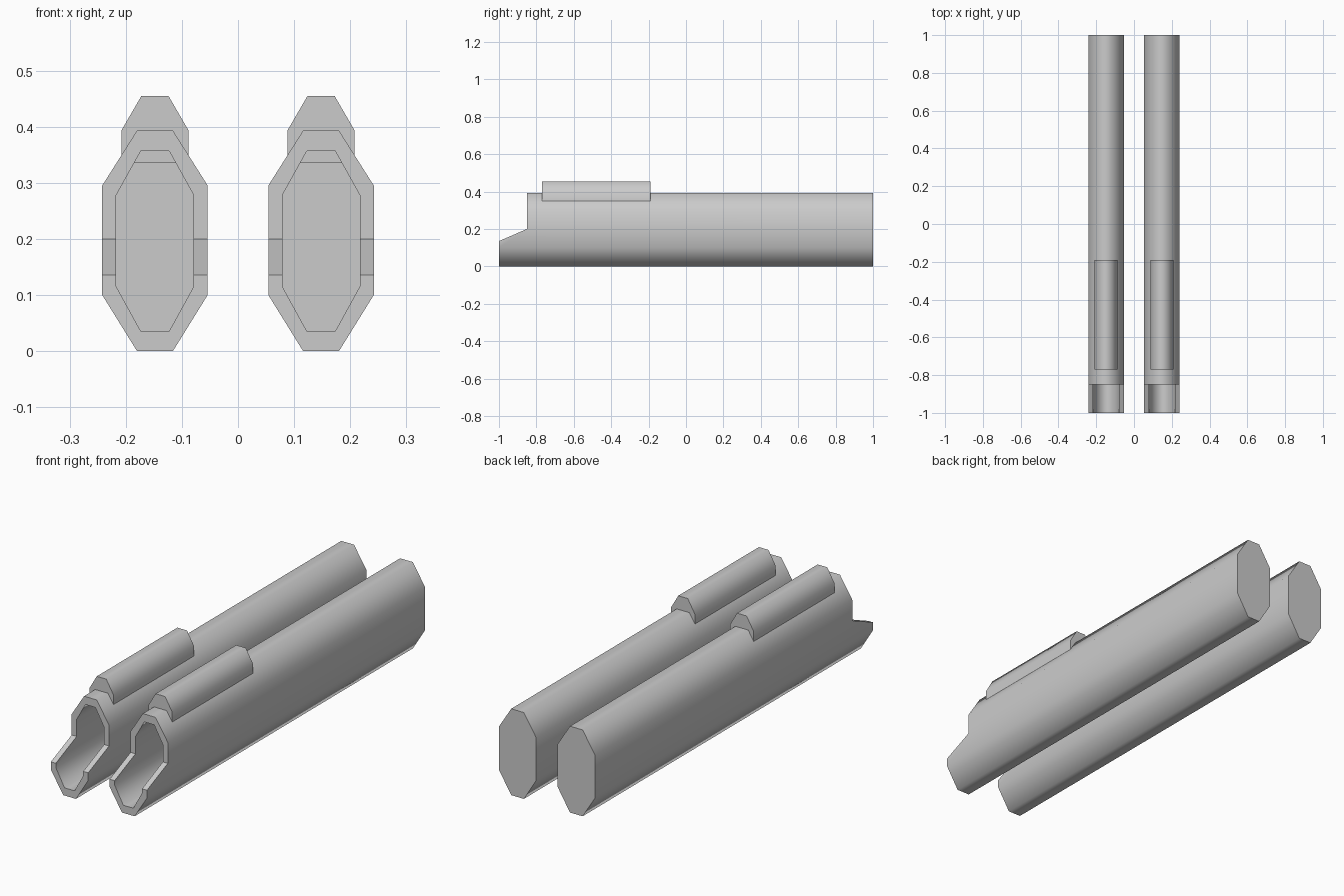
import bpy, bmesh, math

if "Cube" in bpy.data.objects:
    bpy.data.objects.remove(bpy.data.objects["Cube"])

TUBE = [(-.032, 0), (.032, 0), (.094, .1), (.094, .295),
        (.032, .393), (-.032, .393), (-.094, .295), (-.094, .1)]
BORE = [(-.025, .035), (.025, .035), (.069, .115), (.069, .278),
        (.025, .357), (-.025, .357), (-.069, .278), (-.069, .115)]
POD = [(-.06, .336), (.06, .336), (.06, .393), (.024, .455), (-.024, .455), (-.06, .393)]


def finish(name, bm):
    bmesh.ops.recalc_face_normals(bm, faces=bm.faces)
    mesh = bpy.data.meshes.new(name)
    bm.to_mesh(mesh)
    bm.free()
    obj = bpy.data.objects.new(name, mesh)
    bpy.context.collection.objects.link(obj)
    return obj


def loft(name, rings):
    """Bridge a chain of equal-length point rings and cap both ends."""
    bm = bmesh.new()
    loops = [[bm.verts.new(p) for p in ring] for ring in rings]
    n = len(loops[0])
    for a, b in zip(loops, loops[1:]):
        for i in range(n):
            j = (i + 1) % n
            bm.faces.new((a[i], a[j], b[j], b[i]))
    bm.faces.new(loops[0])
    bm.faces.new(loops[-1])
    return finish(name, bm)


def ring(profile, x, y):
    return [(x + px, y, pz) for px, pz in profile]


def activate(obj):
    bpy.ops.object.select_all(action='DESELECT')
    obj.select_set(True)
    bpy.context.view_layer.objects.active = obj


def smooth(obj):
    activate(obj)
    bpy.ops.object.shade_smooth_by_angle(angle=math.radians(62))


# Cutter that shapes the stepped, sloping mouth of both tubes
step = [(-1.1, .092), (-.85, .2), (-.85, .6), (-1.1, .6)]
cutter = loft("mouth_cutter", [[(x, y, z) for y, z in step] for x in (-.5, .5)])
cutter.hide_render = True

for side, x in (("left", -.148), ("right", .148)):
    # Hollow octagonal tube, open at the front and closed at the back
    tube = loft(side + "_tube", [ring(TUBE, x, 1), ring(TUBE, x, -1),
                                 ring(BORE, x, -1), ring(BORE, x, .97)])
    cut = tube.modifiers.new("mouth", 'BOOLEAN')
    cut.operation = 'DIFFERENCE'
    cut.solver = 'EXACT'
    cut.object = cutter
    activate(tube)
    bpy.ops.object.modifier_apply(modifier=cut.name)
    smooth(tube)

    # Raised pod sunk into the top of the tube
    smooth(loft(side + "_top_pod", [ring(POD, x, -.77), ring(POD, x, -.19)]))

bpy.data.objects.remove(cutter, do_unlink=True)
